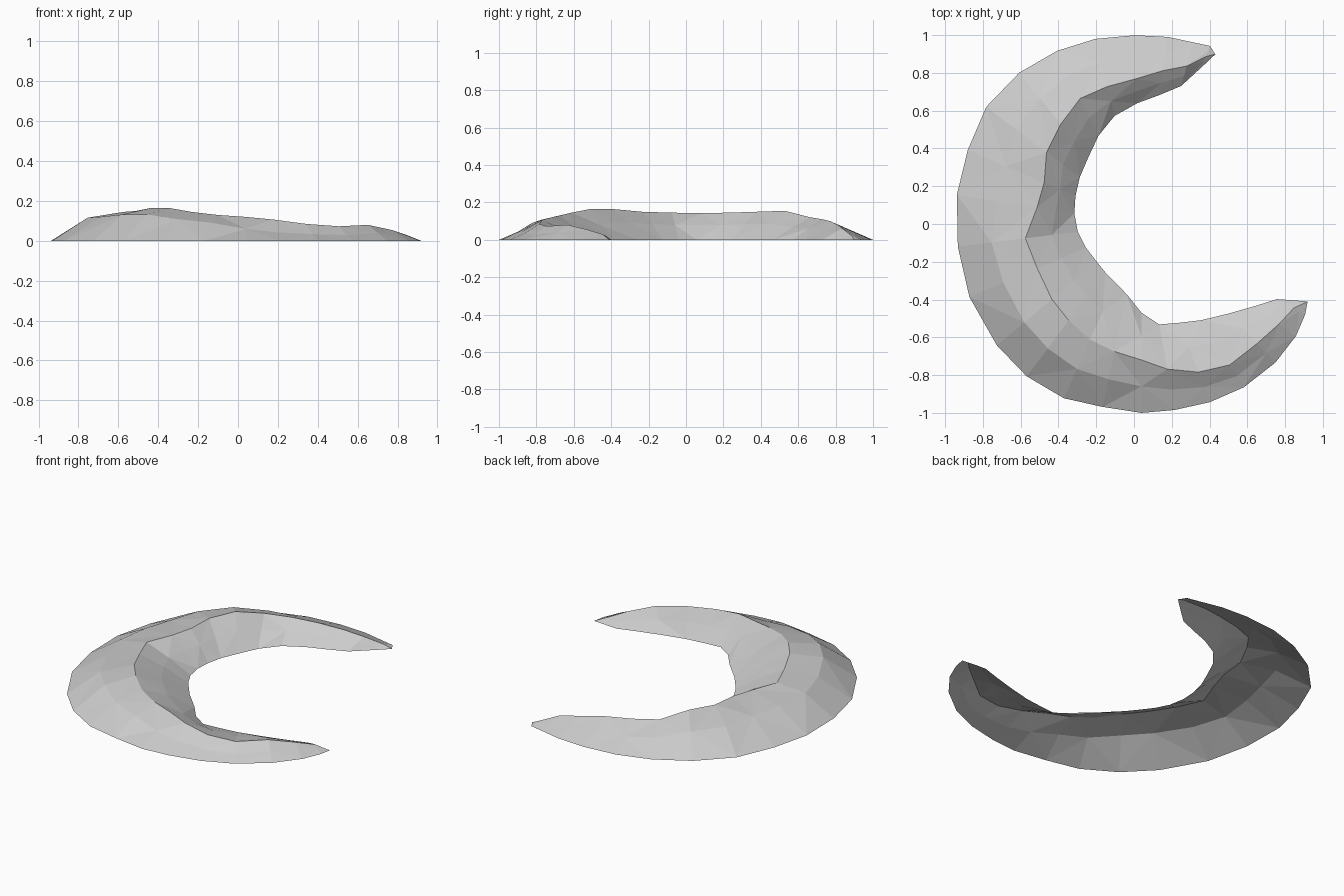
import bpy
import bmesh
from math import radians, cos, sin

CENTRE_X = 0.04   # centre of the arc the crescent follows

# Stations along the arc: angle, outer rim, inner rim, crest radius, crest height, shoulder fullness
STATIONS = [
    (69, 1.01, .89, .95, .02, .5),
    (74, 1.0, .76, .87, .06, .5),
    (82, 1.0, .69, .82, .08, .5),
    (92, 1.0, .64, .77, .1, .5),
    (104, 1.01, .59, .75, .11, .5),
    (116, 1.02, .52, .74, .12, .6),
    (129, 1.03, .45, .68, .155, .65),
    (143, 1.03, .41, .63, .15, .7),
    (157, 1.0, .38, .56, .145, .75),
    (171, .99, .36, .56, .143, .8),
    (187, .98, .34, .62, .145, .8),
    (203, .99, .32, .6, .15, .8),
    (220, 1.0, .31, .62, .165, .8),
    (233, 1.01, .32, .64, .165, .8),
    (246, 1.01, .34, .67, .145, .75),
    (258, .99, .38, .69, .13, .7),
    (270, 1.0, .47, .72, .12, .5),
    (280, 1.0, .54, .78, .107, .4),
    (291, 1.01, .56, .84, .085, .4),
    (302, 1.02, .6, .88, .073, .4),
    (314, 1.02, .66, .88, .08, .5),
    (324, 1.01, .74, .9, .055, .5),
    (331, .99, .82, .92, .03, .5),
]


def arc_point(bm, angle, radius, height):
    """Vertex placed by angle and radius around the arc centre."""
    a = radians(angle)
    return bm.verts.new((CENTRE_X + radius * cos(a), radius * sin(a), height))


def cross_section(bm, angle, outer, inner, crest, height, fullness):
    """Ring from outer rim, over the shoulder and crest, to the inner rim."""
    return [
        arc_point(bm, angle, outer, 0),
        arc_point(bm, angle, (outer + crest) / 2, height * fullness),
        arc_point(bm, angle, crest, height),
        arc_point(bm, angle, (inner + crest) / 2, height * .55),
        arc_point(bm, angle, inner, 0),
    ]


def skin_sections(bm, first, second, flip):
    """Join two neighbouring sections with alternating triangles."""
    for i in range(len(first) - 1):
        a, b, c, d = first[i], second[i], second[i + 1], first[i + 1]
        if (i + flip) % 2:
            bm.faces.new((a, b, c))
            bm.faces.new((a, c, d))
        else:
            bm.faces.new((a, b, d))
            bm.faces.new((b, c, d))


def cap_tip(bm, section, angle, radius):
    """Close one horn of the crescent to a blunt point."""
    tip = arc_point(bm, angle, radius, 0)
    for a, b in zip(section, section[1:]):
        bm.faces.new((a, b, tip))


def make_material(name, colour):
    material = bpy.data.materials.new(name)
    material.use_nodes = True
    material.diffuse_color = colour
    shader = next(n for n in material.node_tree.nodes if n.type == 'BSDF_PRINCIPLED')
    shader.inputs["Base Color"].default_value = colour
    return material


# Remove the default object
default_object = bpy.data.objects.get("Cube")
if default_object:
    bpy.data.objects.remove(default_object, do_unlink=True)

# Crescent mound: low-poly shell, open underneath
bm = bmesh.new()
sections = [cross_section(bm, *station) for station in STATIONS]
for index, (first, second) in enumerate(zip(sections, sections[1:])):
    skin_sections(bm, first, second, index)

# Two horns
cap_tip(bm, sections[0], 66.5, .98)
cap_tip(bm, sections[-1], 335, .97)

# Consistent normals facing up and out
bmesh.ops.recalc_face_normals(bm, faces=bm.faces[:])
if sum(face.normal.z for face in bm.faces) < 0:
    bmesh.ops.reverse_faces(bm, faces=bm.faces[:])

mesh = bpy.data.meshes.new("crescent_mound")
bm.to_mesh(mesh)
bm.free()

mesh.materials.append(make_material("light grey", (.6, .6, .6, 1)))
mound = bpy.data.objects.new("crescent_mound", mesh)
bpy.context.collection.objects.link(mound)
